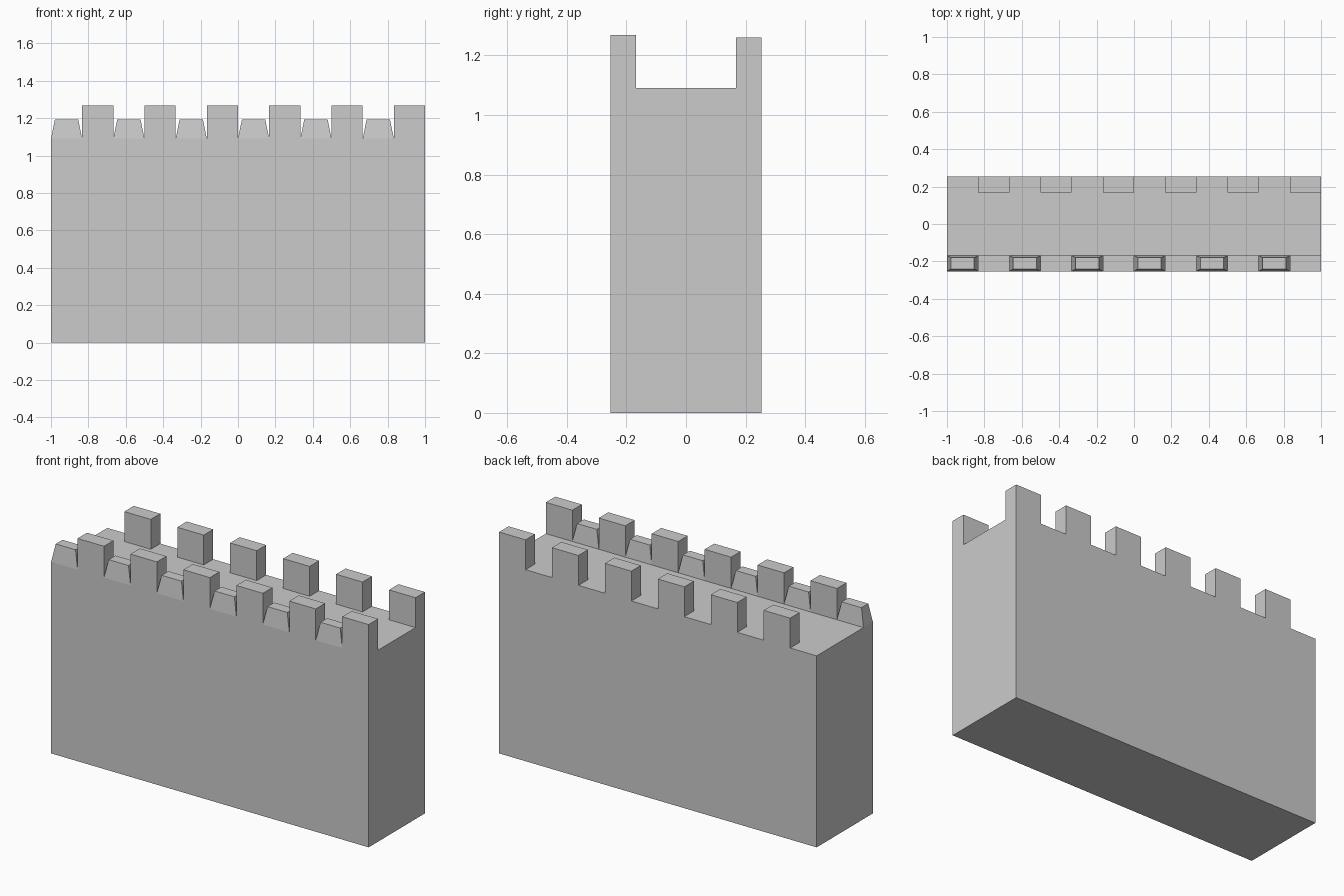
import bpy
import bmesh

if "Cube" in bpy.data.objects:
    bpy.data.objects.remove(bpy.data.objects["Cube"])

HALF_DEPTH = 0.253
FLOOR = 1.09          # wall-walk height
THICK = 0.085         # parapet thickness
STEP = 2.0 / 12       # merlon and gap width


def block(name, x, y, z, inset=(0, 0), closed=True):
    """Box between (min, max) ranges; inset narrows the top in x and y."""
    bm = bmesh.new()
    rings = []
    for height, dx, dy in ((z[0], 0, 0), (z[1], *inset)):
        x0, x1, y0, y1 = x[0] + dx, x[1] - dx, y[0] + dy, y[1] - dy
        rings.append([bm.verts.new((px, py, height)) for px, py in
                      ((x0, y0), (x1, y0), (x1, y1), (x0, y1))])
    low, high = rings
    bm.faces.new(high)
    if closed:
        bm.faces.new(low[::-1])
    for i in range(4):
        j = (i + 1) % 4
        bm.faces.new((low[i], low[j], high[j], high[i]))
    mesh = bpy.data.meshes.new(name)
    bm.to_mesh(mesh)
    bm.free()
    obj = bpy.data.objects.new(name, mesh)
    bpy.context.collection.objects.link(obj)
    return obj


# Main wall body
block("wall_body", (-1, 1), (-HALF_DEPTH, HALF_DEPTH), (0, FLOOR))

front = (-HALF_DEPTH, -HALF_DEPTH + THICK)
back = (HALF_DEPTH - THICK, HALF_DEPTH)

for i in range(6):
    x0 = -1 + 2 * i * STEP
    gap = (x0, x0 + STEP)
    solid = (x0 + STEP, x0 + 2 * STEP)
    # Tall merlons on both parapets (no base, they sit on the wall)
    block(f"front_merlon_{i + 1}", solid, front, (FLOOR, 1.268), closed=False)
    block(f"back_merlon_{i + 1}", solid, back, (FLOOR, 1.26), closed=False)
    # Low tapered stones filling the front gaps
    block(f"front_gap_stone_{i + 1}", gap, front, (FLOOR, 1.193),
          inset=(0.021, 0.012), closed=False)
